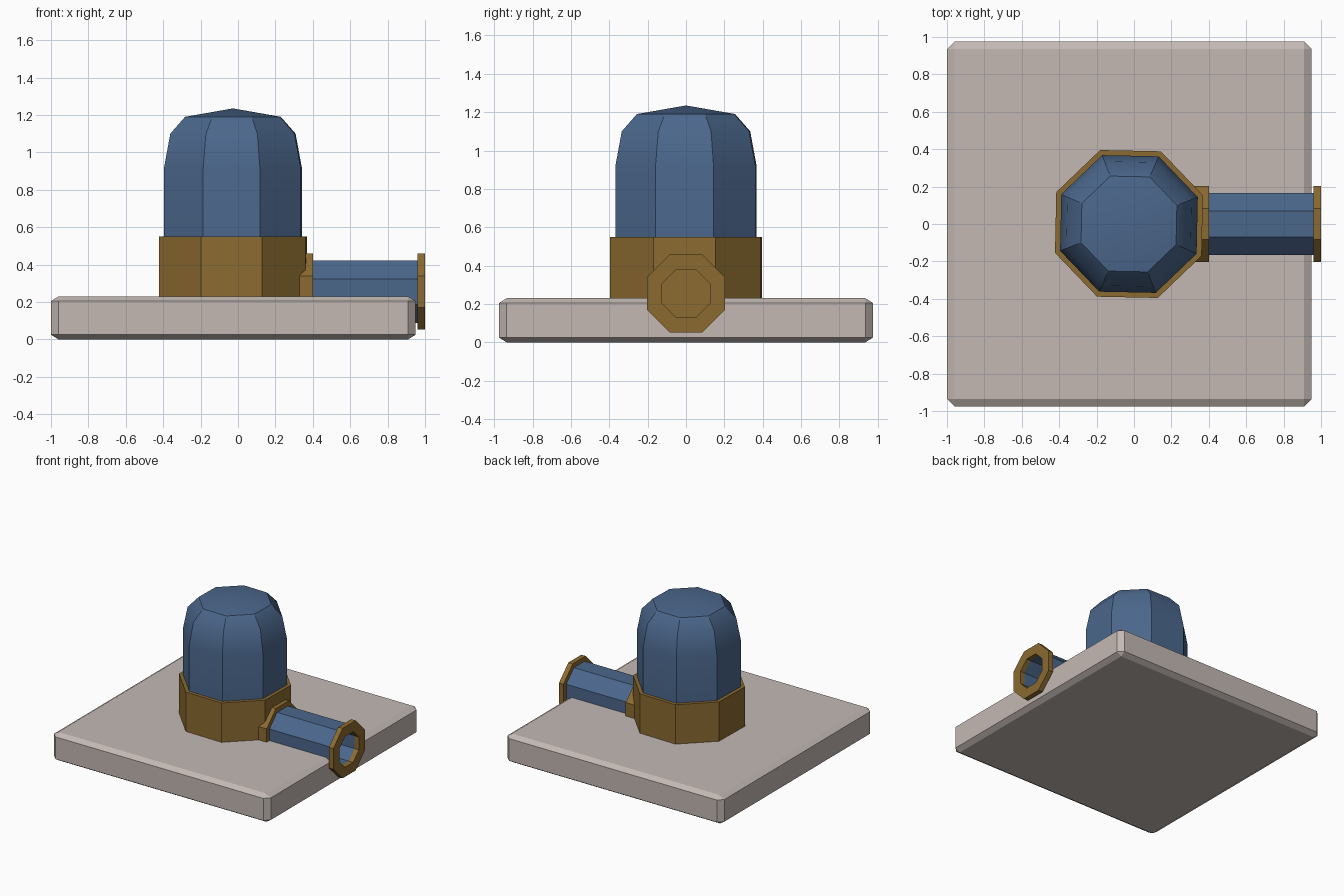
import bpy, bmesh, math
from mathutils import Matrix, Vector

if "Cube" in bpy.data.objects:
    bpy.data.objects.remove(bpy.data.objects["Cube"])


def material(name, rgb):
    m = bpy.data.materials.new(name)
    m.diffuse_color = (*rgb, 1)
    m.use_nodes = True
    m.node_tree.nodes["Principled BSDF"].inputs["Base Color"].default_value = m.diffuse_color
    return m


STONE = material("warm grey stone", (0.55, 0.485, 0.455))
BLUE = material("slate blue", (0.07, 0.135, 0.26))
BRASS = material("dark brass", (0.26, 0.145, 0.03))


def add_object(name, bm, mat):
    bmesh.ops.recalc_face_normals(bm, faces=bm.faces)
    mesh = bpy.data.meshes.new(name)
    bm.to_mesh(mesh)
    bm.free()
    mesh.materials.append(mat)
    ob = bpy.data.objects.new(name, mesh)
    bpy.context.collection.objects.link(ob)
    return ob


def octagonal(name, profile, mat, matrix, ring=False):
    """Eight-sided solid from (apothem, height) pairs; ring=True closes the profile as a tube."""
    bm = bmesh.new()
    rows = []
    for apothem, h in profile:
        if apothem == 0:
            rows.append([bm.verts.new((0, 0, h))] * 8)
            continue
        r = apothem / math.cos(math.pi / 8)
        angles = [math.pi / 8 + k * math.pi / 4 for k in range(8)]
        rows.append([bm.verts.new((r * math.cos(a), r * math.sin(a), h)) for a in angles])
    pairs = list(zip(rows, rows[1:]))
    if ring:
        pairs.append((rows[-1], rows[0]))
    for low, high in pairs:
        for k in range(8):
            n = (k + 1) % 8
            bm.faces.new(dict.fromkeys((low[k], low[n], high[n], high[k])))
    if not ring:
        for row in (rows[0], rows[-1]):
            if len(set(row)) == 8:
                bm.faces.new(row)
    bm.transform(matrix)
    return add_object(name, bm, mat)


def tube(name, outer, inner, x0, x1, mat):
    return octagonal(name, [(outer, x0), (outer, x1), (inner, x1), (inner, x0)],
                     mat, ALONG_X, ring=True)


UPRIGHT = Matrix.Translation((-0.027, 0, 0)) @ Matrix.Rotation(math.radians(-1.2), 4, 'Z')
ALONG_X = Matrix.Translation((0, 0, 0.255)) @ Matrix.Rotation(math.pi / 2, 4, 'Y')

# Chamfered base slab, chamfer flattened in height
bm = bmesh.new()
bmesh.ops.create_cube(bm, size=1)
bmesh.ops.scale(bm, vec=Vector((1.95, 1.95, 0.368)), verts=bm.verts)
bmesh.ops.bevel(bm, geom=bm.edges[:], offset=0.04, segments=1, affect='EDGES')
bmesh.ops.scale(bm, vec=Vector((1, 1, 0.625)), verts=bm.verts)
bmesh.ops.translate(bm, vec=Vector((-0.025, 0, 0.115)), verts=bm.verts)
base = add_object("base_slab", bm, STONE)

# Channel in the slab so the pipe bore stays open
cutter = octagonal("pipe_channel_cutter", [(0.15, 0.3), (0.15, 1.1)], STONE, ALONG_X)
cutter.hide_render = True
cutter.hide_viewport = True
cut = base.modifiers.new("pipe channel", 'BOOLEAN')
cut.operation = 'DIFFERENCE'
cut.solver = 'EXACT'
cut.object = cutter

# Brass collar and domed body
octagonal("collar", [(0.392, 0.03), (0.392, 0.55)], BRASS, UPRIGHT)
dome = octagonal("dome", [(0.365, 0.5), (0.365, 0.92), (0.332, 1.10),
                          (0.254, 1.19), (0, 1.235)], BLUE, UPRIGHT)
bpy.context.view_layer.objects.active = dome
dome.select_set(True)
bpy.ops.object.shade_smooth_by_angle(angle=math.radians(32))

# Side pipe with a flange at each end
tube("pipe", 0.167, 0.126, 0.34, 0.97, BLUE)
tube("inner_flange", 0.203, 0.13, 0.29, 0.40, BRASS)
tube("outer_flange", 0.203, 0.125, 0.96, 1.0, BRASS)
